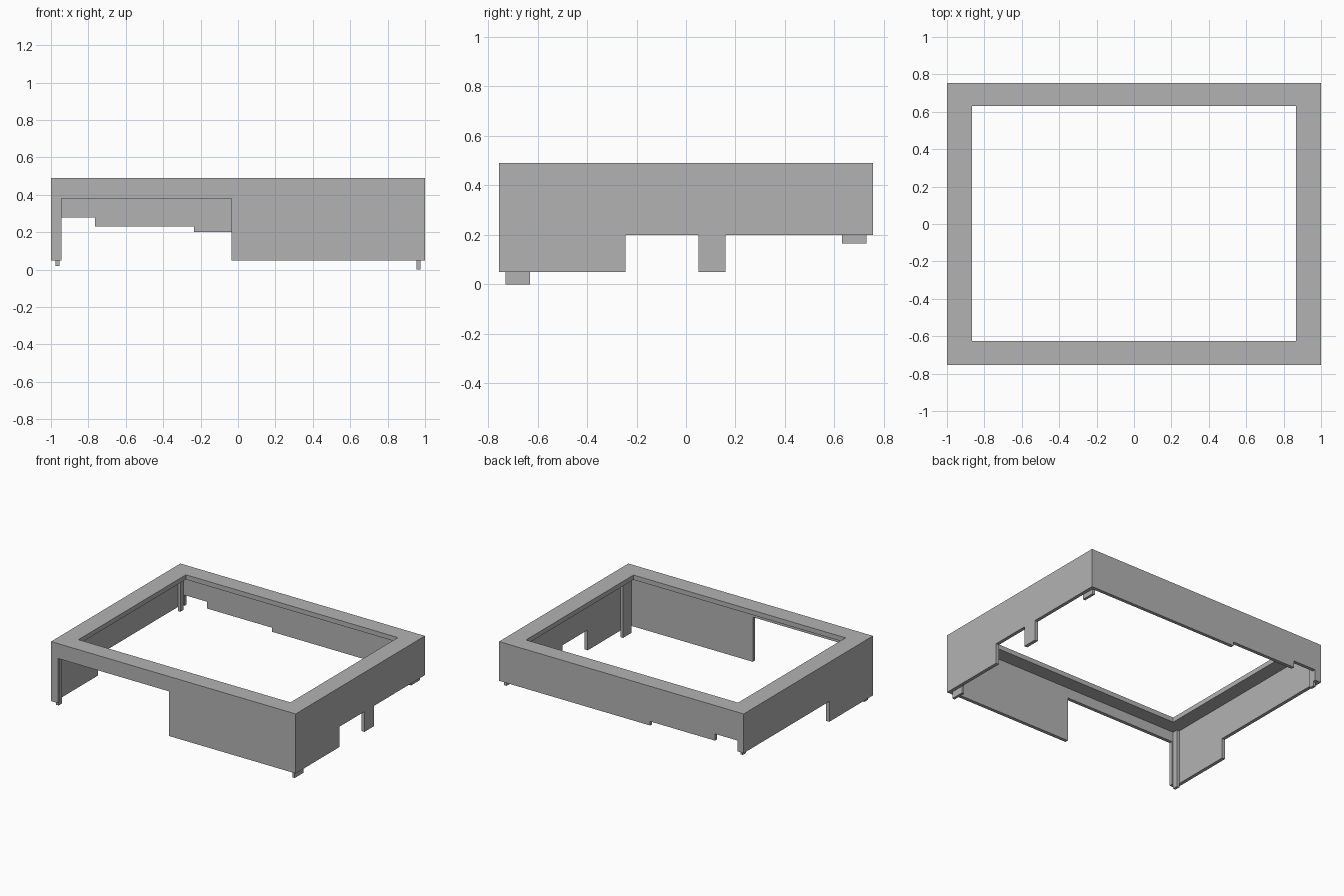
import bpy
import bmesh
from mathutils import Vector

HALF_X, HALF_Y = 1.0, 0.755
TOP, LIP = 0.49, 0.455          # top surface and underside of the lip
WALL = 0.025                    # wall thickness
IN_X, IN_Y = HALF_X - WALL, HALF_Y - WALL

old = bpy.data.objects.get("Cube")
if old:
    bpy.data.objects.remove(old, do_unlink=True)

grey = bpy.data.materials.new("plain_grey")
grey.use_nodes = True
grey.diffuse_color = (0.45, 0.45, 0.45, 1)
grey.node_tree.nodes["Principled BSDF"].inputs["Base Color"].default_value = grey.diffuse_color


def finish(name, bm):
    bmesh.ops.recalc_face_normals(bm, faces=bm.faces)
    mesh = bpy.data.meshes.new(name)
    bm.to_mesh(mesh)
    bm.free()
    mesh.materials.append(grey)
    obj = bpy.data.objects.new(name, mesh)
    bpy.context.collection.objects.link(obj)


def thicken(bm, faces, offset):
    """Extrude faces into a solid slab."""
    geom = bmesh.ops.extrude_face_region(bm, geom=faces)["geom"]
    verts = [v for v in geom if isinstance(v, bmesh.types.BMVert)]
    bmesh.ops.translate(bm, verts=verts, vec=offset)


def wall(name, axis, start, end, outline):
    """Slab between start and end on an axis; outline is (along, height)."""
    bm = bmesh.new()
    if axis == "y":
        points = [Vector((a, start, z)) for a, z in outline]
        offset = Vector((0, end - start, 0))
    else:
        points = [Vector((start, a, z)) for a, z in outline]
        offset = Vector((end - start, 0, 0))
    face = bm.faces.new([bm.verts.new(p) for p in points])
    thicken(bm, [face], offset)
    finish(name, bm)


# Top frame: flat ring with a rectangular opening
bm = bmesh.new()
rings = []
for x0, x1, y0, y1 in ((-HALF_X, HALF_X, -HALF_Y, HALF_Y), (-0.867, 0.867, -0.625, 0.63)):
    rings.append([bm.verts.new((x, y, LIP)) for x, y in ((x0, y0), (x1, y0), (x1, y1), (x0, y1))])
outer, inner = rings
ring_faces = []
for i in range(4):
    j = (i + 1) % 4
    ring_faces.append(bm.faces.new((outer[i], outer[j], inner[j], inner[i])))
thicken(bm, ring_faces, Vector((0, 0, TOP - LIP)))
finish("top_frame", bm)

# Front wall with a wide opening
wall("front_wall", "y", -HALF_Y, -IN_Y, [
    (-HALF_X, LIP), (-HALF_X, 0.05), (-0.945, 0.05), (-0.945, 0.38),
    (-0.035, 0.38), (-0.035, 0.05), (HALF_X, 0.05), (HALF_X, LIP)])

# Back wall with a stepped lower edge
wall("back_wall", "y", HALF_Y, IN_Y, [
    (-HALF_X, LIP), (-HALF_X, 0.2), (-0.95, 0.2), (-0.95, 0.28), (-0.765, 0.28),
    (-0.765, 0.23), (-0.235, 0.23), (-0.235, 0.2), (HALF_X, 0.2), (HALF_X, LIP)])

# Side walls, deeper at the front; the left one has an extra tongue
deep_front = [(-IN_Y, LIP), (-IN_Y, 0.05), (-0.245, 0.05), (-0.245, 0.2)]
tongue = [(0.05, 0.2), (0.05, 0.05), (0.16, 0.05), (0.16, 0.2)]
back_end = [(IN_Y, 0.2), (IN_Y, LIP)]
wall("left_wall", "x", HALF_X, IN_X, deep_front + tongue + back_end)
wall("right_wall", "x", -HALF_X, -IN_X, deep_front + back_end)

# Corner strips inside the side walls, poking out below them
for side, sign, width, front_z, back_z in (("left", 1, 0.1, 0.0, 0.165),
                                           ("right", -1, 0.04, 0.02, 0.17)):
    for end, direction, bottom in (("front", -1, front_z), ("back", 1, back_z)):
        a, b = direction * IN_Y, direction * (IN_Y - width)
        wall(f"{end}_{side}_strip", "x", sign * IN_X, sign * 0.955,
             [(a, LIP), (a, bottom), (b, bottom), (b, LIP)])
